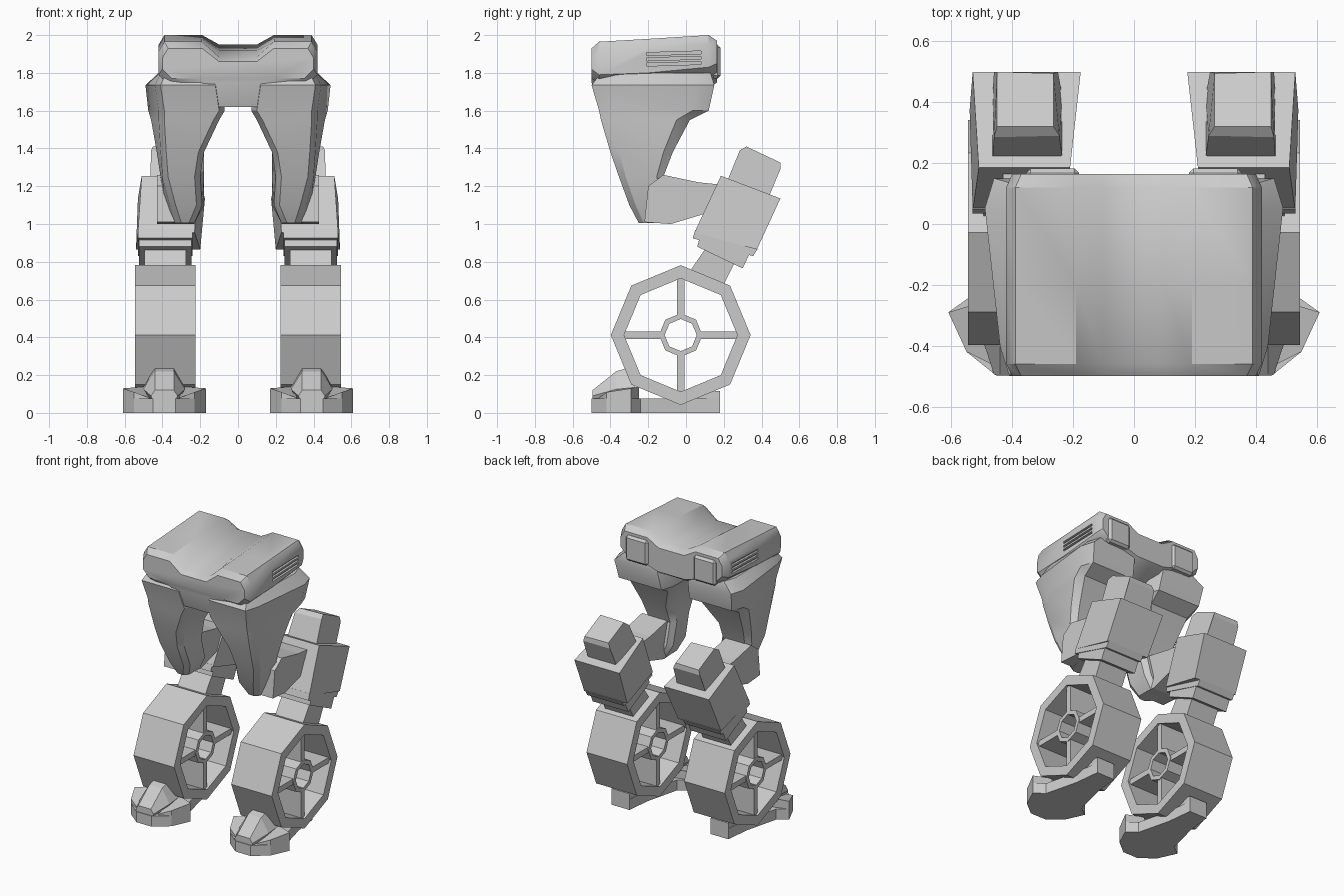
import bpy, bmesh, math
from mathutils import Vector

if "Cube" in bpy.data.objects:
    bpy.data.objects.remove(bpy.data.objects["Cube"])

grey = bpy.data.materials.new("light_grey")
grey.use_nodes = True
grey.diffuse_color = (0.6, 0.6, 0.6, 1)
grey.node_tree.nodes["Principled BSDF"].inputs["Base Color"].default_value = (0.6, 0.6, 0.6, 1)


def loft(name, rings, closed=False, smooth=0, bevel=0):
    """Skin a row of matching point rings; cap the ends unless it closes on itself."""
    bm = bmesh.new()
    loops = [[bm.verts.new(p) for p in ring] for ring in rings]
    n = len(loops[0])
    pairs = list(zip(loops, loops[1:])) + ([(loops[-1], loops[0])] if closed else [])
    for a, b in pairs:
        for i in range(n):
            j = (i + 1) % n
            bm.faces.new((a[i], a[j], b[j], b[i]))
    if not closed:
        bm.faces.new(loops[0])
        bm.faces.new(loops[-1])
    if bevel:
        bmesh.ops.bevel(bm, geom=bm.edges[:], offset=bevel, segments=1, affect='EDGES')
    bmesh.ops.recalc_face_normals(bm, faces=bm.faces)
    mesh = bpy.data.meshes.new(name)
    bm.to_mesh(mesh)
    bm.free()
    mesh.materials.append(grey)
    obj = bpy.data.objects.new(name, mesh)
    bpy.context.collection.objects.link(obj)
    if smooth:
        bpy.ops.object.select_all(action='DESELECT')
        obj.select_set(True)
        bpy.context.view_layer.objects.active = obj
        bpy.ops.object.shade_smooth_by_angle(angle=math.radians(smooth))
    return obj


def prism(name, side, poly, x0, x1, y_inset=None, bevel=0):
    """Extrude a (y, z) outline between two x positions on one side."""
    return loft(name, [[(side * x, y, z) for y, z in poly] for x in (x0, x1)], bevel=bevel)


def box(name, side, x, y, z, bevel=0):
    poly = [(y[0], z[0]), (y[1], z[0]), (y[1], z[1]), (y[0], z[1])]
    return prism(name, side, poly, x[0], x[1], bevel=bevel)


# Hip body: sections along y with a dipped top and a low middle
def hip_section(y, w, low, mid, bottom, top, dip):
    half = [(0.11, low), (0.20, mid), (w - 0.05, bottom), (w, bottom + 0.05),
            (w, top - 0.05), (w - 0.03, top), (0.19, top), (0.10, dip)]
    return [(x, y, z) for x, z in half] + [(-x, y, z) for x, z in reversed(half)]


body = loft("hip_body", [
    hip_section(-0.50, 0.40, 1.75, 1.77, 1.77, 1.93, 1.86),
    hip_section(-0.46, 0.42, 1.62, 1.70, 1.74, 1.965, 1.885),
    hip_section(-0.20, 0.42, 1.63, 1.72, 1.75, 1.98, 1.92),
    hip_section(0.12, 0.42, 1.72, 1.76, 1.78, 2.00, 1.95),
    hip_section(0.165, 0.40, 1.75, 1.78, 1.80, 1.97, 1.92)], smooth=35)

# Side vents cut into the hip body
for side in (-1, 1):
    for i in range(3):
        z = 1.845 + i * 0.028
        poly = [(-0.21, z - 0.009), (0.08, z), (0.08, z + 0.015), (-0.21, z + 0.006)]
        cutter = prism("vent_cutter", side, poly, 0.405, 0.5)
        cut = body.modifiers.new("vent", 'BOOLEAN')
        cut.object, cut.operation, cut.solver = cutter, 'DIFFERENCE', 'EXACT'
        bpy.context.view_layer.objects.active = body
        bpy.ops.object.modifier_apply(modifier=cut.name)
        bpy.data.objects.remove(cutter)

# Thigh sections: z, front y, back y, front x range, back x range
THIGH = [
    (1.80, -0.45, 0.13, 0.12, 0.41, 0.12, 0.42),
    (1.735, -0.50, 0.15, 0.09, 0.44, 0.09, 0.49),
    (1.60, -0.46, 0.12, 0.07, 0.42, 0.08, 0.475),
    (1.55, -0.45, 0.02, 0.10, 0.42, 0.10, 0.46),
    (1.38, -0.40, -0.07, 0.18, 0.41, 0.18, 0.43),
    (1.25, -0.355, -0.12, 0.20, 0.40, 0.18, 0.41),
    (1.10, -0.30, -0.08, 0.19, 0.36, 0.18, 0.39),
    (1.005, -0.25, -0.08, 0.23, 0.33, 0.23, 0.36)]


def thigh_section(side, z, yf, yb, f0, f1, b0, b1):
    c = 0.15 * (yb - yf)
    tip = 0.03
    pts = [(f0 + tip, yf), (f1 - tip, yf), (f1, yf + c), (b1, yb - c),
           (b1 - tip, yb), (b0 + tip, yb), (b0, yb - c), (f0, yf + c)]
    return [(side * x, y, z) for x, y in pts]


def octagon(side, x, r):
    return [(side * x, -0.028 + r * math.sin(k * math.pi / 4), 0.412 + r * math.cos(k * math.pi / 4))
            for k in range(8)]


def tube(name, side, x0, x1, outer, inner):
    return loft(name, [octagon(side, x0, outer), octagon(side, x1, outer),
                       octagon(side, x1, inner), octagon(side, x0, inner)], closed=True)


def foot_plan(side, z, grow):
    half = [(0.06, -0.50), (0.16, -0.42), (0.22, -0.29), (0.15, -0.24), (0.09, 0.0), (0.07, 0.18)]
    pts = half + [(-x, y) for x, y in reversed(half)]
    return [(side * (0.39 + x * grow), y, z) for x, y in pts]


for side, tag in ((1, "left"), (-1, "right")):
    # Thigh and knee link
    loft(tag + "_thigh", [thigh_section(side, *row) for row in THIGH], smooth=30)
    prism(tag + "_knee_link", side,
          [(-0.22, 1.01), (-0.08, 1.0), (0.12, 1.06), (0.22, 1.10), (0.17, 1.21), (0.07, 1.22),
           (-0.12, 1.26), (-0.20, 1.2)], 0.23, 0.43)
    box(tag + "_rear_plate", side, (0.18, 0.355), (0.13, 0.182), (1.77, 1.95), bevel=0.015)

    # Tilted shin housing, narrower at its front edge
    shin = [(0.17, 1.24), (0.50, 1.135), (0.375, 0.86), (0.04, 0.95)]
    shin = [(0.185, 1.255), (0.50, 1.135), (0.375, 0.865), (0.045, 0.955)]
    inner = (0.21, 0.175, 0.20, 0.23)
    outer = (0.51, 0.53, 0.54, 0.53)
    loft(tag + "_shin_housing", [[(side * x, y, z) for x, (y, z) in zip(xs, shin)]
                                 for xs in (inner, outer)])
    # Tapered cap on top of the housing
    base = [(0.20, 1.16), (0.435, 1.10)]
    lower = [(0.215, 1.22), (0.285, 1.39), (0.32, 1.41), (0.50, 1.325), (0.50, 1.29), (0.42, 1.10)]
    face = [(0.215, 1.22), (0.29, 1.38), (0.32, 1.405), (0.495, 1.325), (0.50, 1.29), (0.42, 1.10)]
    x_in = (0.235, 0.245, 0.265, 0.265, 0.25, 0.235)
    x_out = (0.465, 0.46, 0.45, 0.45, 0.46, 0.465)
    loft(tag + "_shin_cap", [[(side * x, y, z) for x, (y, z) in zip(xs, poly)]
                             for xs, poly in ((x_in, face), (x_out, lower))])
    # Stepped collars and ankle neck
    prism(tag + "_upper_collar", side,
          [(0.05, 0.97), (0.38, 0.87), (0.355, 0.83), (0.035, 0.925)], 0.24, 0.53)
    prism(tag + "_lower_collar", side,
          [(0.075, 0.94), (0.34, 0.85), (0.30, 0.765), (0.06, 0.88)], 0.245, 0.525)
    prism(tag + "_ankle_neck", side,
          [(0.11, 0.88), (0.26, 0.80), (0.19, 0.66), (0.0, 0.72)], 0.275, 0.495)

    # Eight-sided wheel: rim, hub and four spokes
    tube(tag + "_wheel_rim", side, 0.225, 0.545, 0.37, 0.30)
    tube(tag + "_wheel_hub", side, 0.235, 0.535, 0.115, 0.085)
    for k in range(4):
        a = k * math.pi / 2
        along, across = Vector((math.sin(a), math.cos(a))), Vector((math.cos(a), -math.sin(a))) * 0.02
        mid = Vector((-0.028, 0.412))
        poly = [mid + along * 0.095 - across, mid + along * 0.32 - across,
                mid + along * 0.32 + across, mid + along * 0.095 + across]
        prism(tag + "_wheel_spoke", side, poly, 0.24, 0.53)

    # Foot: sole, raised centre toe and two side toes
    loft(tag + "_sole", [foot_plan(side, 0, 1), foot_plan(side, 0.075, 1)])
    box(tag + "_heel", side, (0.32, 0.46), (0.05, 0.18), (0, 0.115))
    claw = []
    for y, tip_x, tip_z, wide_x, wide_z in ((-0.495, 0.05, 0.12, 0.07, 0.09),
                                            (-0.37, 0.05, 0.22, 0.11, 0.125),
                                            (-0.27, 0.05, 0.25, 0.11, 0.135)):
        half = [(0.06, 0.05), (wide_x, wide_z), (tip_x, tip_z)]
        pts = half + [(-x, z) for x, z in reversed(half)]
        claw.append([(side * (0.39 + x), y, z) for x, z in pts])
    loft(tag + "_centre_toe", claw)
    for s in (-1, 1):
        plan = [(0.08, -0.46), (0.16, -0.42), (0.22, -0.29), (0.09, -0.25)]
        tops = (0.08, 0.11, 0.13, 0.14)
        loft(tag + "_side_toe", [
            [(side * (0.39 + s * x), y, 0.04) for x, y in plan],
            [(side * (0.39 + s * x), y, z) for (x, y), z in zip(plan, tops)]])
